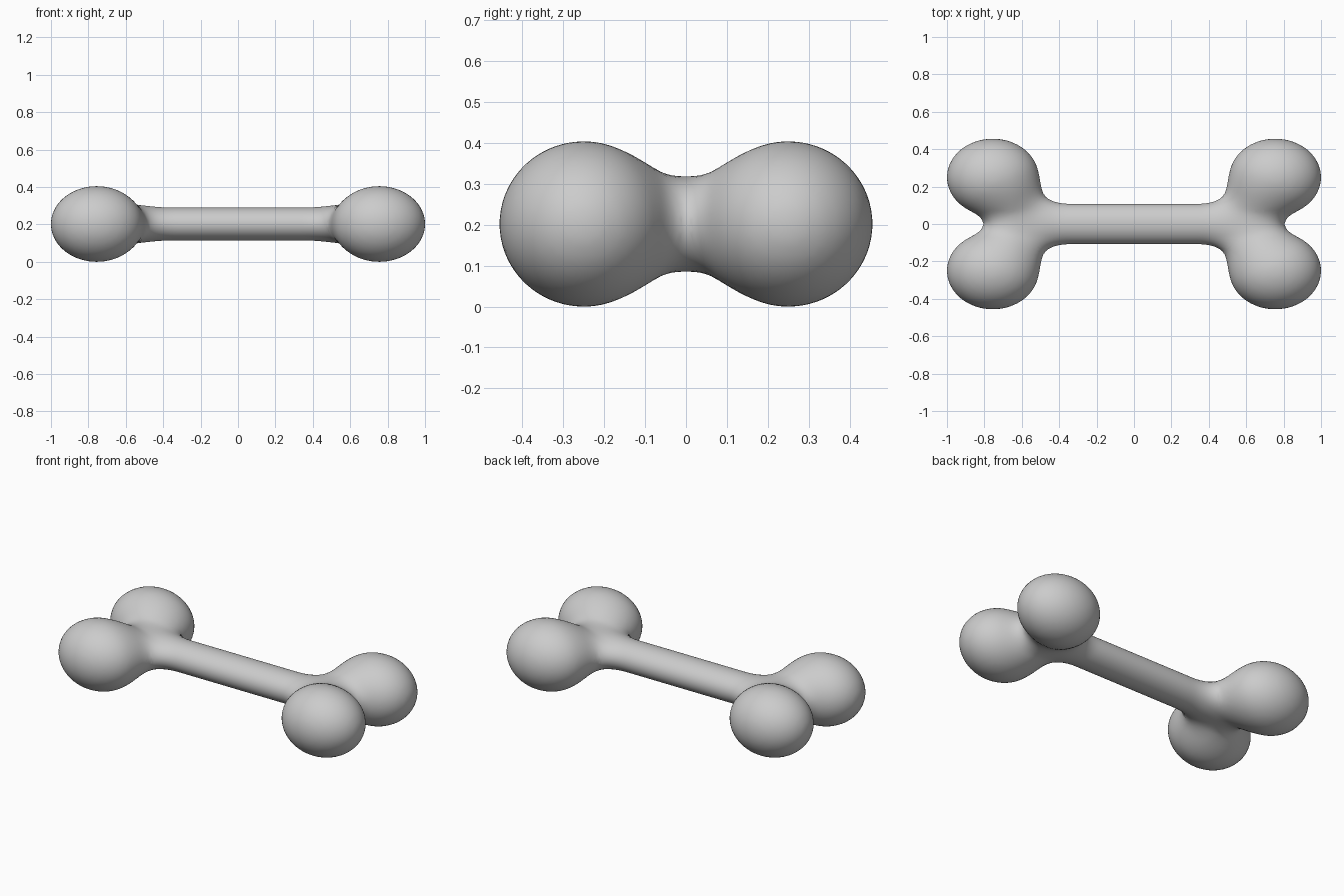
import bpy, bmesh, math
from mathutils import Vector, Matrix

if "Cube" in bpy.data.objects:
    bpy.data.objects.remove(bpy.data.objects["Cube"])

LOBE_C = (0.755, 0.25)             # knob centre, mirrored in x and y
LOBE_R = (0.245, 0.206, 0.202)     # knob radii
SHAFT_END = 0.62
MID_Z = 0.202


def ellipsoid(x, y, z, r):
    k0 = math.sqrt((x / r[0])**2 + (y / r[1])**2 + (z / r[2])**2)
    k1 = math.sqrt((x / r[0]**2)**2 + (y / r[1]**2)**2 + (z / r[2]**2)**2)
    return k0 * (k0 - 1) / max(k1, 1e-6)


def blend(a, b, k):
    h = max(k - abs(a - b), 0) / k
    return min(a, b) - h * h * k / 4


def field(x, y, z):
    # Smoothly blended distance to the shaft and the knobs
    x = abs(x)
    knobs = blend(ellipsoid(x - LOBE_C[0], y - LOBE_C[1], z, LOBE_R),
                  ellipsoid(x - LOBE_C[0], y + LOBE_C[1], z, LOBE_R), 0.12)
    t = min(max((x - 0.45) / 0.25, 0), 1)
    rz = 0.089 - 0.016 * t * t * (3 - 2 * t)
    shaft = ellipsoid(max(x - SHAFT_END, 0), y, z, (0.09, 0.108, rz))
    return blend(knobs, shaft, 0.2)


def project(v):
    # Move a vertex onto the blended surface
    e = 1e-4
    for _ in range(3):
        x, y, z = v.co
        f = field(x, y, z)
        if abs(f) < 2e-4:
            break
        g = Vector((field(x + e, y, z) - f, field(x, y + e, z) - f,
                    field(x, y, z + e) - f)) / e
        v.co -= g * (f / max(g.length_squared, 0.2))


# Rough bone from four knobs and a shaft
bm = bmesh.new()
for sx in (-1, 1):
    for sy in (-1, 1):
        place = Matrix.Translation((sx * LOBE_C[0], sy * LOBE_C[1], 0))
        bmesh.ops.create_uvsphere(bm, u_segments=32, v_segments=20, radius=1,
                                  matrix=place @ Matrix.Diagonal((*LOBE_R, 1)))
bmesh.ops.create_cone(bm, cap_ends=True, segments=32, radius1=1, radius2=1, depth=1.5,
                      matrix=Matrix.Diagonal((1, 0.12, 0.095, 1))
                      @ Matrix.Rotation(math.pi / 2, 4, 'Y'))
mesh = bpy.data.meshes.new("bone")
bm.to_mesh(mesh)
bm.free()
bone = bpy.data.objects.new("bone", mesh)
bpy.context.collection.objects.link(bone)
bpy.context.view_layer.objects.active = bone
bone.select_set(True)

# Fuse into one skin
fuse = bone.modifiers.new("fuse", 'REMESH')
fuse.mode = 'VOXEL'
fuse.voxel_size = 0.022
bpy.ops.object.modifier_apply(modifier=fuse.name)

# Relax the skin onto the blended shape
bm = bmesh.new()
bm.from_mesh(bone.data)
for _ in range(6):
    bmesh.ops.smooth_vert(bm, verts=bm.verts, factor=0.5,
                          use_axis_x=True, use_axis_y=True, use_axis_z=True)
    for v in bm.verts:
        project(v)

# Stand it on the ground
bmesh.ops.translate(bm, verts=bm.verts, vec=(0, 0, MID_Z))
bmesh.ops.recalc_face_normals(bm, faces=bm.faces)
bm.to_mesh(bone.data)
bm.free()
bpy.ops.object.shade_smooth()
